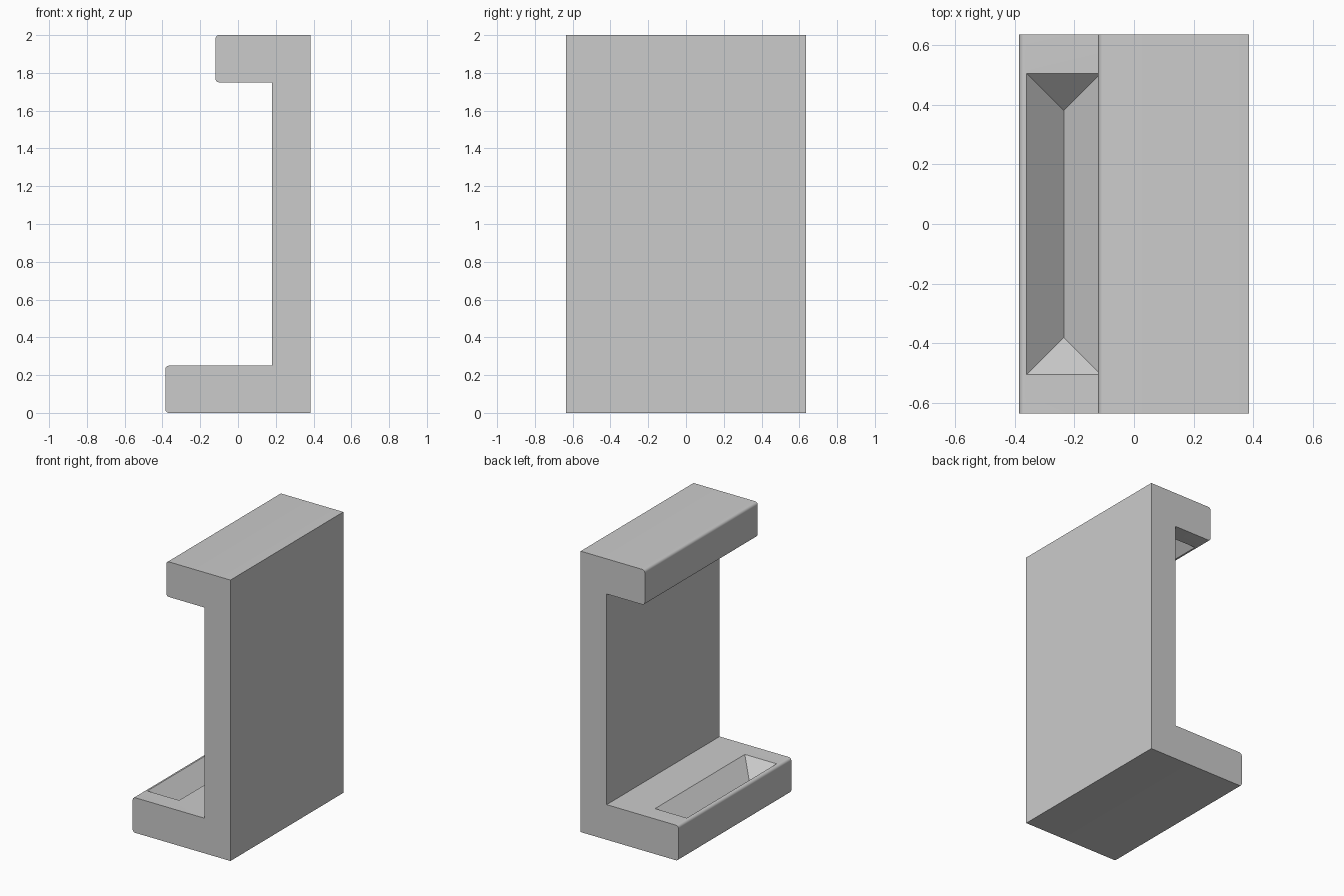
import bpy, bmesh, math

cube = bpy.data.objects.get("Cube")
if cube:
    bpy.data.objects.remove(cube, do_unlink=True)

HALF_X, HALF_Y, HEIGHT = 0.385, 0.635, 2.0
ARM, WALL_X, TOP_TIP, ROUND = 0.25, 0.18, -0.12, 0.02

grey = bpy.data.materials.new("light grey")
grey.use_nodes = True
grey.diffuse_color = (0.6, 0.6, 0.6, 1)
grey.node_tree.nodes["Principled BSDF"].inputs["Base Color"].default_value = (0.6, 0.6, 0.6, 1)


def make_object(name, bm):
    bmesh.ops.recalc_face_normals(bm, faces=bm.faces)
    mesh = bpy.data.meshes.new(name)
    bm.to_mesh(mesh)
    bm.free()
    mesh.materials.append(grey)
    ob = bpy.data.objects.new(name, mesh)
    bpy.context.collection.objects.link(ob)
    return ob


def groove_cutter(name, x, z, up):
    """Hipped 45 degree wedge, opening towards up and poking past the surface."""
    depth, extra, ridge = 0.125, 0.02, 0.38
    w = depth + extra
    bm = bmesh.new()
    a, b, c, d = [bm.verts.new((x + sx * w, sy * (ridge + w), z + up * extra))
                  for sx, sy in ((-1, -1), (1, -1), (1, 1), (-1, 1))]
    e, f = [bm.verts.new((x, sy * ridge, z - up * depth)) for sy in (-1, 1)]
    for face in ((a, b, c, d), (a, b, e), (c, d, f), (b, c, f, e), (d, a, e, f)):
        bm.faces.new(face)
    ob = make_object(name, bm)
    ob.hide_render = True
    ob.hide_set(True)
    return ob


# Bracket body: C-shaped profile extruded along y
profile = [(-HALF_X, 0), (HALF_X, 0), (HALF_X, HEIGHT), (TOP_TIP, HEIGHT),
           (TOP_TIP, HEIGHT - ARM), (WALL_X, HEIGHT - ARM), (WALL_X, ARM), (-HALF_X, ARM)]
bm = bmesh.new()
face = bm.faces.new([bm.verts.new((x, -HALF_Y, z)) for x, z in profile])
extruded = bmesh.ops.extrude_face_region(bm, geom=[face])["geom"]
bmesh.ops.translate(bm, vec=(0, 2 * HALF_Y, 0),
                    verts=[v for v in extruded if isinstance(v, bmesh.types.BMVert)])
bmesh.ops.recalc_face_normals(bm, faces=bm.faces)

# Round the four long edges at the arm tips
tips = [e for e in bm.edges
        if abs(e.verts[0].co.y - e.verts[1].co.y) > 1 and e.verts[0].co.x < 0]
bmesh.ops.bevel(bm, geom=tips, offset=ROUND, segments=5, profile=0.5, affect='EDGES')
body = make_object("bracket", bm)

# Grooves in the facing sides of both arms, set back equally from the tips
inset = 0.15
cutters = [groove_cutter("lower_groove_cutter", -HALF_X + inset, ARM, 1),
           groove_cutter("upper_groove_cutter", TOP_TIP + inset, HEIGHT - ARM, -1)]
for cutter in cutters:
    mod = body.modifiers.new(cutter.name, 'BOOLEAN')
    mod.operation = 'DIFFERENCE'
    mod.solver = 'EXACT'
    mod.object = cutter

# Bake the cuts, then remove the cutters
bpy.context.view_layer.update()
bpy.ops.object.select_all(action='DESELECT')
body.select_set(True)
bpy.context.view_layer.objects.active = body
for cutter in cutters:
    bpy.ops.object.modifier_apply(modifier=cutter.name)
    bpy.data.objects.remove(cutter, do_unlink=True)
bpy.ops.object.shade_smooth_by_angle(angle=math.radians(30))
